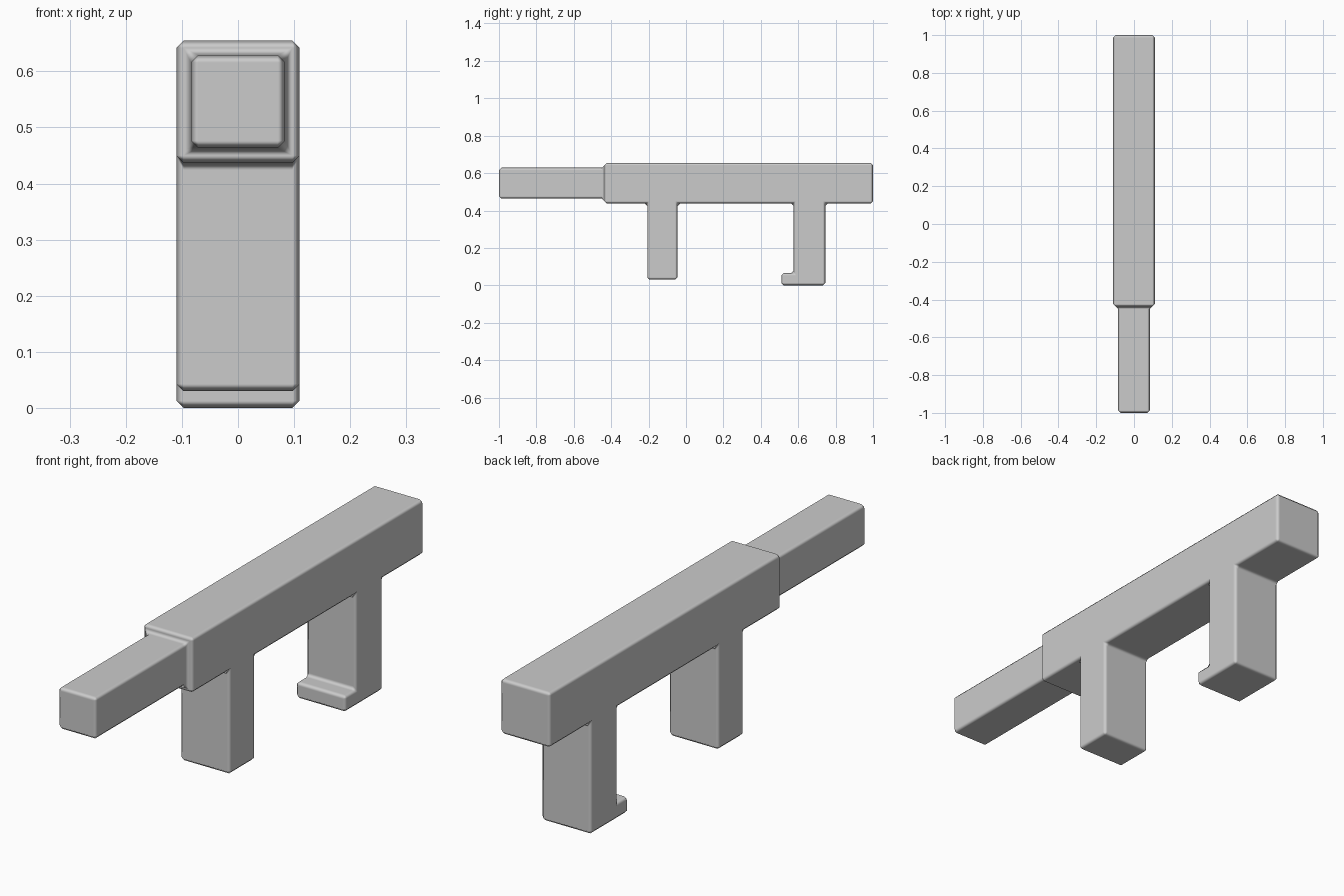
import bpy, bmesh

if "Cube" in bpy.data.objects:
    bpy.data.objects.remove(bpy.data.objects["Cube"])

HALF_W = 0.11
CHAMFER = 0.018

# side outline (y, z) of the beam with its two legs and the small toe
outline = [
    (-0.437, 0.655), (-0.437, 0.437),
    (-0.207, 0.437), (-0.207, 0.03), (-0.045, 0.03), (-0.045, 0.437),
    (0.576, 0.437), (0.576, 0.066), (0.51, 0.066), (0.51, 0.0),
    (0.745, 0.0), (0.745, 0.437), (1.0, 0.437), (1.0, 0.655),
]

bm = bmesh.new()
side = bm.faces.new([bm.verts.new((-HALF_W, y, z)) for y, z in outline])
ext = bmesh.ops.extrude_face_region(bm, geom=[side])
bmesh.ops.translate(bm, vec=(2 * HALF_W, 0, 0),
                    verts=[g for g in ext["geom"] if isinstance(g, bmesh.types.BMVert)])
bmesh.ops.recalc_face_normals(bm, faces=bm.faces)

# thinner front bar: inset the front end of the beam and pull it forward
front = min(bm.faces, key=lambda f: max(v.co.y for v in f.verts))
bmesh.ops.inset_individual(bm, faces=[front], thickness=0.037)
ext = bmesh.ops.extrude_discrete_faces(bm, faces=[front])
for v in ext["faces"][0].verts:
    v.co.y = -1.0
bmesh.ops.recalc_face_normals(bm, faces=bm.faces)

mesh = bpy.data.meshes.new("legged_beam")
bm.to_mesh(mesh)
bm.free()
for p in mesh.polygons:
    p.use_smooth = True
beam = bpy.data.objects.new("legged_beam", mesh)
bpy.context.collection.objects.link(beam)

# chamfer every edge, inner corners included, with softened shading
bevel = beam.modifiers.new("chamfer", "BEVEL")
bevel.width = CHAMFER
bevel.segments = 1
bevel.limit_method = 'ANGLE'
bevel.harden_normals = True
